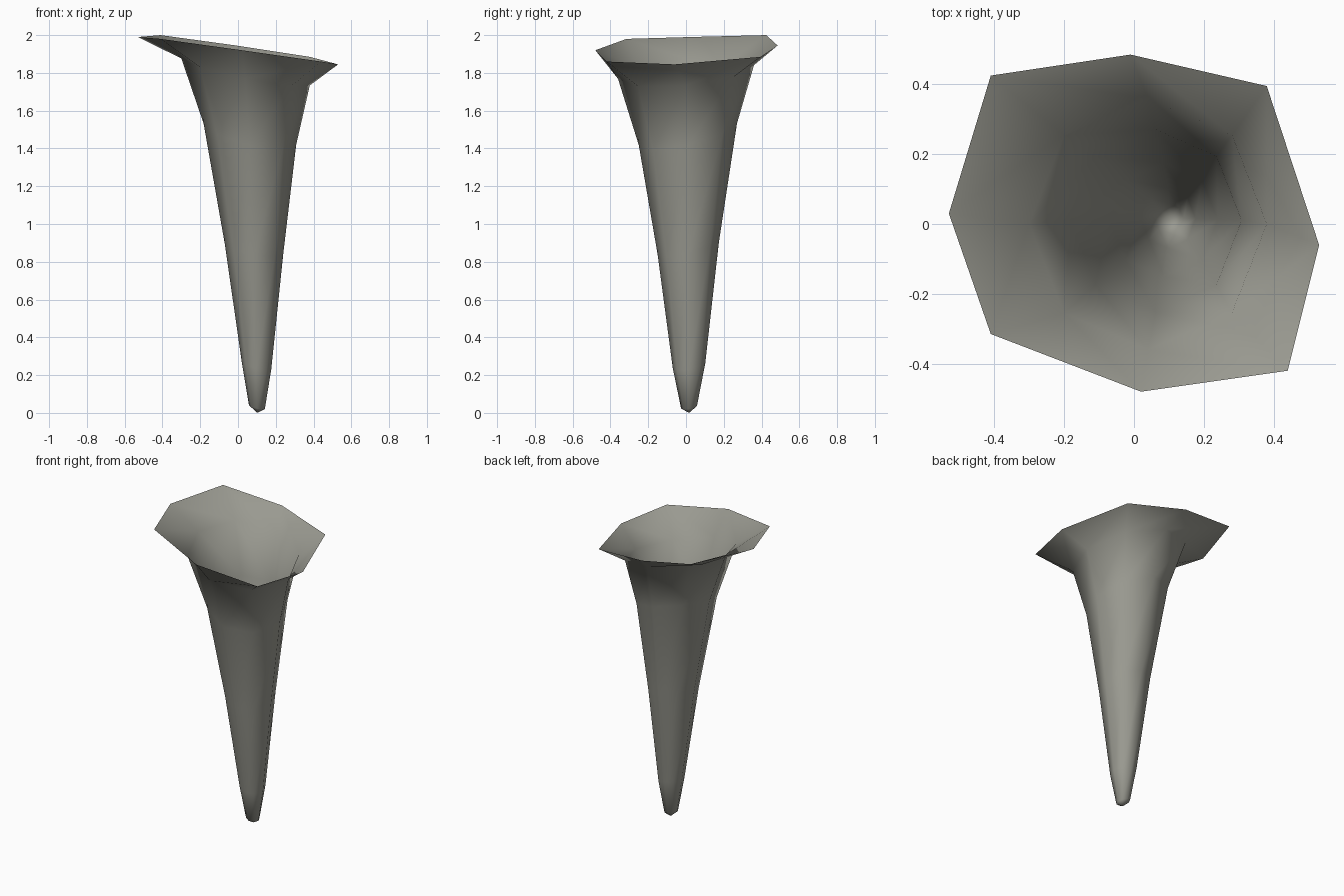
import bpy
import bmesh
from math import cos, sin, pi

cube = bpy.data.objects.get("Cube")
if cube:
    bpy.data.objects.remove(cube, do_unlink=True)

SIDES = 8

# One flat warm grey
grey = bpy.data.materials.new("warm grey")
grey.use_nodes = True
colour = (0.32, 0.32, 0.28, 1)
grey.diffuse_color = colour
bsdf = grey.node_tree.nodes["Principled BSDF"]
bsdf.inputs["Base Color"].default_value = colour
bsdf.inputs["Roughness"].default_value = 0.8

# Uneven flared lip, counter-clockwise from the left side
lip = [(0.53, -0.06, 1.845), (0.38, 0.395, 1.885), (-0.01, 0.485, 1.945),
       (-0.41, 0.425, 2.0), (-0.53, 0.03, 1.99), (-0.41, -0.315, 1.98),
       (0.02, -0.48, 1.92), (0.44, -0.42, 1.86)]

# Tilted rings: centre x, y, z, radius x, y, slope along x, y
rings = [(0.04, 0.0, 1.805, 0.34, 0.36, -0.21, 0.1),
         (0.063, 0.01, 1.475, 0.245, 0.26, -0.23, 0.22),
         (0.085, 0.012, 0.87, 0.155, 0.162, -0.16, 0.2),
         (0.098, 0.016, 0.25, 0.078, 0.086, -0.25, 0.15),
         (0.1, 0.016, 0.03, 0.042, 0.042, -0.25, 0.15)]


def ring_points(cx, cy, cz, rx, ry, sx, sy):
    for i in range(SIDES):
        a = 2 * pi * i / SIDES
        dx, dy = rx * cos(a), ry * sin(a)
        yield cx + dx, cy + dy, cz + sx * dx + sy * dy


# Hollow tapering horn, open at the lip and closed at the tip
bm = bmesh.new()
loops = [[bm.verts.new(p) for p in lip]]
loops += [[bm.verts.new(p) for p in ring_points(*r)] for r in rings]
for upper, lower in zip(loops, loops[1:]):
    for i in range(SIDES):
        j = (i + 1) % SIDES
        bm.faces.new((lower[i], lower[j], upper[j], upper[i]))
tip = bm.verts.new((0.103, 0.016, 0))
for i in range(SIDES):
    bm.faces.new((tip, loops[-1][(i + 1) % SIDES], loops[-1][i]))
for face in bm.faces:
    face.smooth = True

mesh = bpy.data.meshes.new("flared_horn")
bm.to_mesh(mesh)
bm.free()
mesh.materials.append(grey)
horn = bpy.data.objects.new("flared_horn", mesh)
bpy.context.collection.objects.link(horn)
